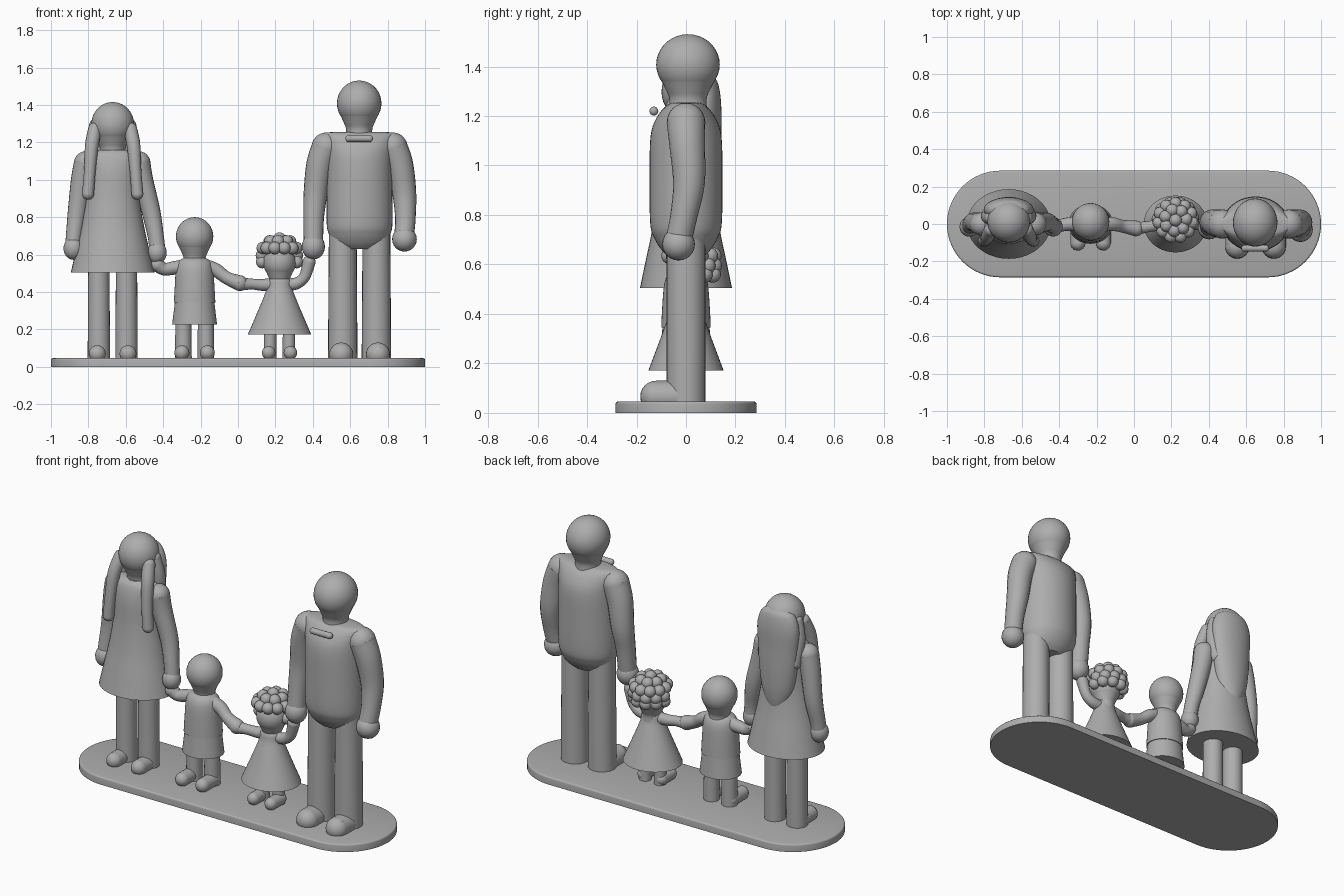
import bpy, bmesh, math
from mathutils import Vector

if "Cube" in bpy.data.objects:
    bpy.data.objects.remove(bpy.data.objects["Cube"])

GREY = (0.42, 0.42, 0.42, 1)
mat = bpy.data.materials.new("stone_grey")
mat.use_nodes = True
mat.diffuse_color = GREY
mat.node_tree.nodes["Principled BSDF"].inputs["Base Color"].default_value = GREY


def finish(name, bm):
    bmesh.ops.recalc_face_normals(bm, faces=bm.faces)
    me = bpy.data.meshes.new(name)
    bm.to_mesh(me)
    bm.free()
    me.materials.append(mat)
    ob = bpy.data.objects.new(name, me)
    bpy.context.collection.objects.link(ob)
    bpy.ops.object.select_all(action="DESELECT")
    ob.select_set(True)
    bpy.context.view_layer.objects.active = ob
    bpy.ops.object.shade_smooth_by_angle(angle=math.radians(40))
    return ob


def smooth(pts, steps=5):
    """Catmull-Rom curve through tuples of any length."""
    p = [Vector(q) for q in pts]
    p = [p[0]] + p + [p[-1]]
    out = []
    for a, b, c, d in zip(p, p[1:], p[2:], p[3:]):
        for i in range(steps):
            t = i / steps
            out.append(b + (c - a) * (t / 2) + (a * 2 - b * 5 + c * 4 - d) * (t * t / 2)
                       + (b * 3 - a - c * 3 + d) * (t ** 3 / 2))
    return out + [p[-1]]


def skin(bm, rings):
    """Join rings of points into a closed tube."""
    loops = [[bm.verts.new(co) for co in ring] for ring in rings]
    n = len(loops[0])
    for lo, hi in zip(loops, loops[1:]):
        for i in range(n):
            j = (i + 1) % n
            bm.faces.new((lo[i], lo[j], hi[j], hi[i]))
    bm.faces.new(loops[0])
    bm.faces.new(loops[-1])


def ball(bm, co, r, scale=(1, 1, 1), seg=24):
    made = bmesh.ops.create_uvsphere(bm, u_segments=seg, v_segments=seg // 2, radius=r)["verts"]
    bmesh.ops.scale(bm, vec=scale, verts=made)
    bmesh.ops.translate(bm, vec=co, verts=made)


def loft(name, x, y, sections, n=40):
    """Elliptical body from (z, half width, half depth) sections."""
    bm = bmesh.new()
    angles = [math.tau * i / n for i in range(n)]
    skin(bm, [[(x + rx * math.cos(a), y + ry * math.sin(a), z) for a in angles]
              for z, rx, ry in smooth(sections)])
    return finish(name, bm)


def limb(name, path, n=20):
    """Round-ended tube through (x, y, z, radius) points."""
    bm = bmesh.new()
    pts = smooth([Vector(p) for p in path])
    rings = []
    for i, p in enumerate(pts):
        t = (pts[min(i + 1, len(pts) - 1)] - pts[max(i - 1, 0)]).to_3d().normalized()
        ref = Vector((0, 1, 0)) if abs(t.y) < 0.8 else Vector((1, 0, 0))
        u = t.cross(ref).normalized()
        v = t.cross(u)
        rings.append([p.to_3d() + (u * math.cos(math.tau * k / n) + v * math.sin(math.tau * k / n)) * p.w
                      for k in range(n)])
    skin(bm, rings)
    for end in (pts[0], pts[-1]):
        ball(bm, end.to_3d(), end.w)
    return finish(name, bm)


def head(name, x, y, z, r, depth=1.0):
    bm = bmesh.new()
    ball(bm, (x, y, z), r, (1, depth, 1.03), 36)
    finish(name + "_head", bm)
    loft(name + "_neck", x, y, [(z + k * r, w * r, w * r * depth)
                                for k, w in ((-1.55, .6), (-1.15, .59), (-.85, .7), (-.5, .86))])


def legs(name, x, gap, r, top, foot_r, foot_z, toe):
    for side, s in (("right", -1), ("left", 1)):
        fx = x + s * (gap + .008)
        loft(f"{name}_{side}_leg", x + s * gap, 0, [(.03, r, r), (top, r * .94, r)], 24)
        limb(f"{name}_{side}_foot", [(fx, 0, foot_z, foot_r), (fx, toe + foot_r, foot_z, foot_r)])


# Base plate with rounded ends
bm = bmesh.new()
outline = []
for cx, start in ((.715, -90), (-.715, 90)):
    for k in range(33):
        a = math.radians(start + 180 * k / 32)
        outline.append((cx + .285 * math.cos(a), .285 * math.sin(a), 0))
face = bm.faces.new([bm.verts.new(co) for co in outline])
up = bmesh.ops.extrude_face_region(bm, geom=[face])["geom"]
bmesh.ops.translate(bm, vec=(0, 0, .046), verts=[g for g in up if isinstance(g, bmesh.types.BMVert)])
rim = [e for e in bm.edges if all(v.co.z > .04 for v in e.verts)]
bmesh.ops.bevel(bm, geom=rim, offset=.01, segments=3, profile=.5, affect="EDGES")
finish("base", bm)

# Father
head("father", .648, .008, 1.408, .119, 1.08)
loft("father_torso", .65, 0, [(1.255, .15, .045), (1.245, .19, .075), (1.2, .185, .115),
                              (1.12, .176, .143), (.95, .175, .147), (.77, .176, .145),
                              (.71, .165, .13), (.66, .14, .1), (.63, .09, .07)])
legs("father", .65, .09, .079, .72, .064, .066, -.185)
limb("father_left_arm", [(.828, 0, 1.175, .078), (.865, .005, 1.08, .072), (.889, .012, .93, .064),
                         (.895, -.008, .8, .055), (.89, -.025, .72, .053)])
limb("father_right_arm", [(.472, 0, 1.175, .078), (.437, .005, 1.08, .072), (.415, .012, .93, .064),
                          (.405, -.003, .8, .055), (.403, -.015, .68, .052)])
bm = bmesh.new()
ball(bm, (.89, -.03, .682), .066)
ball(bm, (.403, -.02, .642), .062, (1, 1, 1.1))
finish("father_hands", bm)
limb("father_collar_bar", [(.592, -.13, 1.22, .018), (.704, -.13, 1.22, .018)])

# Mother
MX = -.67
head("mother", MX, .015, 1.298, .114)
loft("mother_dress", MX, 0, [(1.16, .1, .06), (1.13, .15, .085), (1.05, .14, .105), (.9, .143, .115),
                             (.75, .168, .135), (.62, .197, .162), (.505, .224, .186)])
legs("mother", MX, .074, .06, .6, .045, .07, -.15)
limb("mother_right_arm", [(-.815, 0, 1.09, .062), (-.837, .005, 1, .056), (-.86, .01, .83, .05),
                          (-.877, -.005, .7, .043), (-.88, -.01, .65, .043)])
limb("mother_left_arm", [(-.53, 0, 1.09, .062), (-.51, .005, 1, .056), (-.465, .01, .83, .05),
                         (-.44, -.005, .7, .043), (-.433, -.01, .64, .043)])
bm = bmesh.new()
ball(bm, (-.88, -.015, .633), .053, (1, 1, 1.15))
ball(bm, (-.433, -.015, .61), .052, (1, 1, 1.15))
finish("mother_hands", bm)
loft("mother_back_hair", MX, .075, [(1.36, .06, .035), (1.33, .105, .055), (1.25, .132, .067), (1.13, .128, .068),
                                   (1, .118, .07), (.88, .1, .067), (.79, .065, .055), (.75, .03, .04)])
for side, s in (("right", -1), ("left", 1)):
    limb(f"mother_{side}_hair_strand", [(MX + s * .095, -.03, 1.27, .036), (MX + s * .112, -.065, 1.18, .036),
                                       (MX + s * .122, -.085, 1.05, .031), (MX + s * .132, -.09, .925, .032)])
    limb(f"mother_{side}_hair_side", [(MX + s * .09, .03, 1.29, .036), (MX + s * .11, .04, 1.18, .038),
                                     (MX + s * .1, .06, 1.05, .038)])

# Son
SX = -.232
head("son", SX, .012, .697, .1)
loft("son_shirt", SX, 0, [(.585, .05, .04), (.565, .085, .07), (.52, .1, .088), (.43, .106, .096), (.345, .111, .1)])
loft("son_shorts", SX, 0, [(.36, .104, .094), (.3, .111, .099), (.226, .12, .106)])
legs("son", SX, .06, .045, .28, .04, .075, -.142)
limb("son_right_arm", [(-.29, 0, .535, .04), (-.345, 0, .528, .036), (-.395, -.008, .522, .034),
                       (-.43, -.015, .545, .038)])
limb("son_left_arm", [(-.17, 0, .535, .04), (-.115, 0, .515, .037), (-.06, -.012, .475, .034),
                      (.01, -.024, .447, .042)])

# Daughter
DX = .222
head("daughter", DX, .008, .558, .087)
loft("daughter_dress", DX, 0, [(.475, .035, .03), (.465, .06, .05), (.42, .068, .06), (.36, .09, .082),
                               (.27, .128, .115), (.172, .17, .152)])
legs("daughter", DX, .05, .034, .24, .036, .075, -.12)
limb("daughter_right_arm", [(.19, 0, .44, .034), (.13, -.005, .438, .032), (.075, -.015, .442, .029),
                            (.01, -.024, .443, .036)])
limb("daughter_left_arm", [(.255, 0, .44, .034), (.31, 0, .445, .032), (.355, -.005, .48, .03),
                           (.38, -.01, .56, .035)])

# Daughter's curls: full rings above, back only below
bm = bmesh.new()
for height, radius, count in ((0, .092, 10), (.035, .094, 11), (.075, .09, 11), (.11, .056, 7), (.125, 0, 1)):
    for k in range(count):
        a = math.tau * (k + height * 10) / count
        if height < .05 and math.sin(a) < -.15:
            continue
        ball(bm, (DX + radius * math.cos(a), .02 + radius * math.sin(a), .56 + height), .034, seg=16)
finish("daughter_curls", bm)
